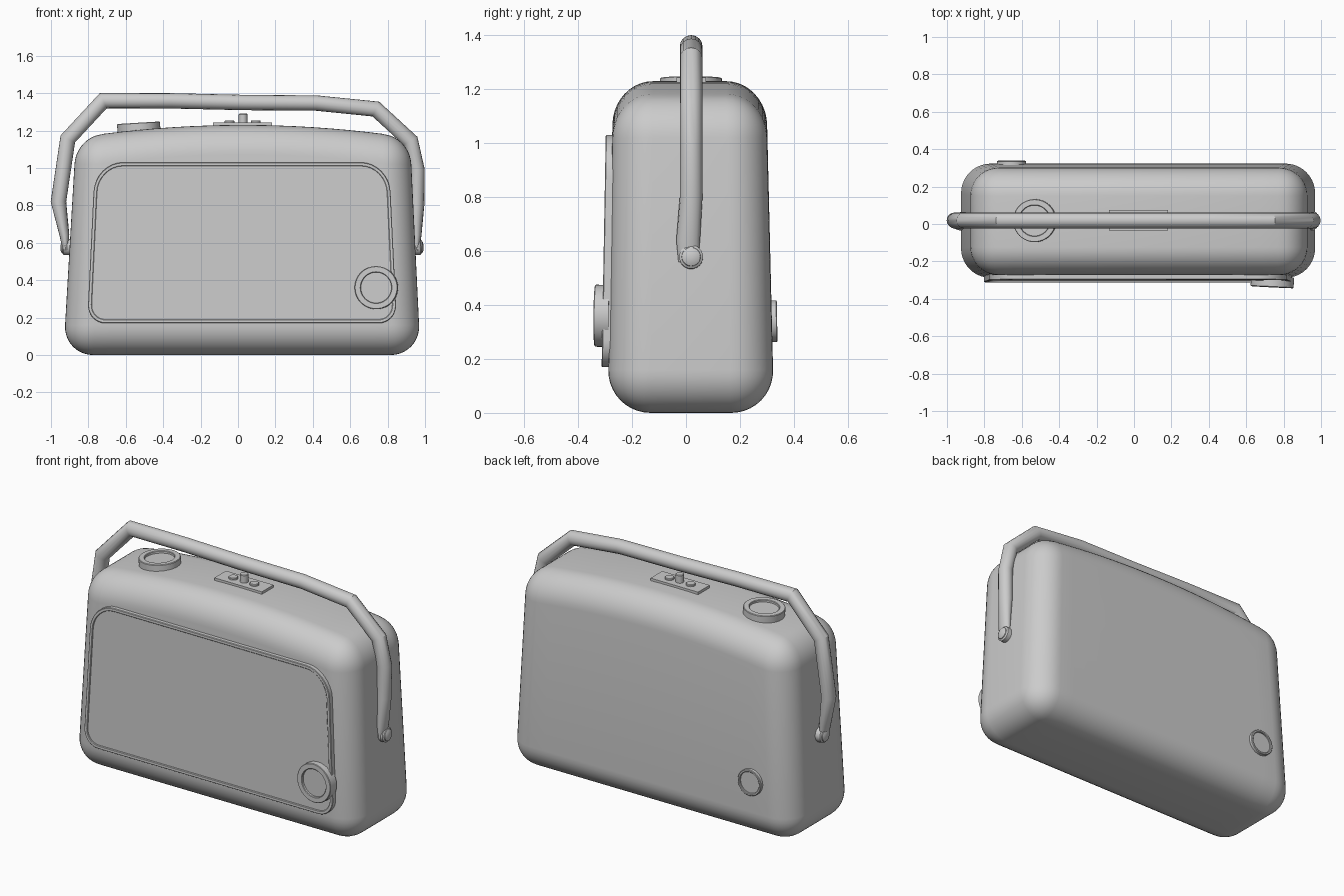
import bpy, bmesh
from math import sin, cos, pi, radians
from mathutils import Vector, Matrix

if "Cube" in bpy.data.objects:
    bpy.data.objects.remove(bpy.data.objects["Cube"])


def finish(bm, name, angle=35):
    bmesh.ops.recalc_face_normals(bm, faces=bm.faces)
    me = bpy.data.meshes.new(name)
    bm.to_mesh(me)
    bm.free()
    me.shade_smooth()
    me.set_sharp_from_angle(angle=radians(angle))
    ob = bpy.data.objects.new(name, me)
    bpy.context.collection.objects.link(ob)
    return ob


def skin(bm, rings, caps=True, loop=False):
    """Bridge equal-length rings of points with quads."""
    vs = [[bm.verts.new(p) for p in r] for r in rings]
    n = len(vs[0])
    pairs = list(zip(vs, vs[1:])) + ([(vs[-1], vs[0])] if loop else [])
    for a, b in pairs:
        for i in range(n):
            j = (i + 1) % n
            bm.faces.new((a[i], a[j], b[j], b[i]))
    if caps:
        bm.faces.new(vs[0])
        bm.faces.new(vs[-1])


def lathe(name, profile, pos, axis, segs=48):
    """Turned part: (radius, height) profile along an axis."""
    m = Matrix.Translation(pos) @ Vector(axis).to_track_quat('Z', 'Y').to_matrix().to_4x4()
    bm = bmesh.new()
    skin(bm, [[m @ Vector((r * cos(2 * pi * i / segs), r * sin(2 * pi * i / segs), h))
               for i in range(segs)] for r, h in profile])
    return finish(bm, name)


def knob(name, r, h, pos, axis, wall=0.033, dip=0.014):
    prof = [(r, -0.02), (r, h - 0.003), (r - 0.003, h), (r - wall + 0.003, h),
            (r - wall, h - 0.003), (r - wall, h - dip)]
    return lathe(name, prof, pos, axis)


def outline(x0, x1, z0, z1, radii, out):
    """Rounded rectangle laid on the tapered front, raised by 'out'."""
    pts = []
    corners = [(x0, z0, 1, 1), (x1, z0, -1, 1), (x1, z1, -1, -1), (x0, z1, 1, -1)]
    for k, ((x, z, sx, sz), r) in enumerate(zip(corners, radii)):
        for i in range(9):
            a = pi + k * pi / 2 + i * pi / 16
            px, pz = x + sx * r + r * cos(a), z + sz * r + r * sin(a)
            pts.append(Vector((0.0215 + px * (1 - 0.0575 * pz),
                               -0.292 + 0.0178 * pz - out, pz)))
    return pts


def panel_ring(inset, out):
    return outline(-0.836 + inset, 0.836 - inset, 0.17 + inset, 1.03 - inset,
                   (0.10 - inset, 0.10 - inset, 0.16 - inset, 0.16 - inset), out)


# cabinet: bevelled box, arched on top and tapered upward
bm = bmesh.new()
bmesh.ops.create_cube(bm, size=1, matrix=Matrix.Translation((0, 0, 0.59))
                      @ Matrix.Diagonal((1.91, 0.618, 1.18, 1)))
bmesh.ops.bevel(bm, geom=bm.edges[:], offset=0.16, segments=10, profile=0.5, affect='EDGES')
for i in range(-7, 8):
    bmesh.ops.bisect_plane(bm, geom=bm.verts[:] + bm.edges[:] + bm.faces[:],
                           plane_co=(i * 0.1, 0, 0), plane_no=(1, 0, 0))
for v in bm.verts:
    x, y, z = v.co
    lift = 0.05 * max(0, 1 - (x / 0.82) ** 2) if z > 0.6 else 0
    v.co = (0.021 + 0.005 * z + x * (1 - 0.056 * z),
            0.018 - 0.004 * z + y * (1 - 0.07 * z), z + lift)
finish(bm, "cabinet", 50)

# front frame and recessed front panel
bm = bmesh.new()
skin(bm, [panel_ring(0, -0.03), panel_ring(0, 0.021), panel_ring(0.003, 0.024),
          panel_ring(0.017, 0.024), panel_ring(0.02, 0.021), panel_ring(0.02, -0.03)],
     caps=False, loop=True)
finish(bm, "front_frame")
bm = bmesh.new()
skin(bm, [panel_ring(0.019, -0.02), panel_ring(0.019, 0.017)])
finish(bm, "front_panel")

# display window in the upper right of the panel
bm = bmesh.new()
skin(bm, [outline(0.155, 0.812, 0.64, 1.008, (0.001, 0.001, 0.138, 0.001), o)
          for o in (0.005, 0.0185)])
finish(bm, "display_window")

# dials and rear port ring
knob("front_dial", 0.115, 0.036, (0.74, -0.302, 0.36), (-0.05, -1, 0.01))
knob("top_dial", 0.115, 0.035, (-0.53, 0.018, 1.207), (-0.06, 0, 1))
knob("rear_port", 0.077, 0.016, (-0.655, 0.322, 0.34), (0, 1, 0.02), 0.014, 0.01)

# top control plate with three buttons
bm = bmesh.new()
bmesh.ops.create_cube(bm, size=1, matrix=Matrix.Translation((0.025, 0.02, 1.23))
                      @ Matrix.Diagonal((0.315, 0.11, 0.026, 1)))
finish(bm, "control_plate")
for x, r, top in ((-0.045, 0.026, 1.254), (0.027, 0.023, 1.29), (0.095, 0.026, 1.254)):
    lathe("control_button", [(r, 0), (r, top - 1.235), (r - 0.003, top - 1.232)],
          (x, 0.02, 1.232), (0, 0, 1), 24)

# carrying handle: mitred tube along a faceted path
path = [(-0.922, 0.56), (-0.928, 0.64), (-0.96, 0.82), (-0.91, 1.155), (-0.72, 1.36),
        (-0.36, 1.359), (0.03, 1.35), (0.42, 1.347), (0.737, 1.315), (0.922, 1.145),
        (0.957, 0.99), (0.955, 0.80), (0.955, 0.64), (0.953, 0.56)]
pts = [Vector(p) for p in path]
rings = []
for i, p in enumerate(pts):
    d0 = (p - pts[max(i - 1, 0)]).normalized() if i else (pts[1] - p).normalized()
    d1 = (pts[i + 1] - p).normalized() if i < len(pts) - 1 else d0
    t = (d0 + d1).normalized()
    n = Vector((-t.y, t.x)) / t.dot(d0)
    end = i in (0, len(pts) - 1)
    low = p.y < 0.7
    thick = 0.015 if end else 0.026 if low else 0.041
    wide = 0.036 if end else 0.044 if low else 0.042
    yc = 0.008 if low else 0.019
    rings.append([(p.x + n.x * thick * cos(a), yc + wide * sin(a), p.y + n.y * thick * cos(a))
                  for a in (k * pi / 8 for k in range(16))])
bm = bmesh.new()
skin(bm, rings)
finish(bm, "carrying_handle", 30)

# handle pivots on both sides
for x, s in ((-0.915, -1), (0.958, 1)):
    lathe("handle_pivot", [(0.044, -0.04), (0.044, 0.016), (0.035, 0.022),
                           (0.034, 0.026), (0.022, 0.032), (0.006, 0.034)],
          (x, 0.019, 0.578), (s, 0, 0.05), 32)
